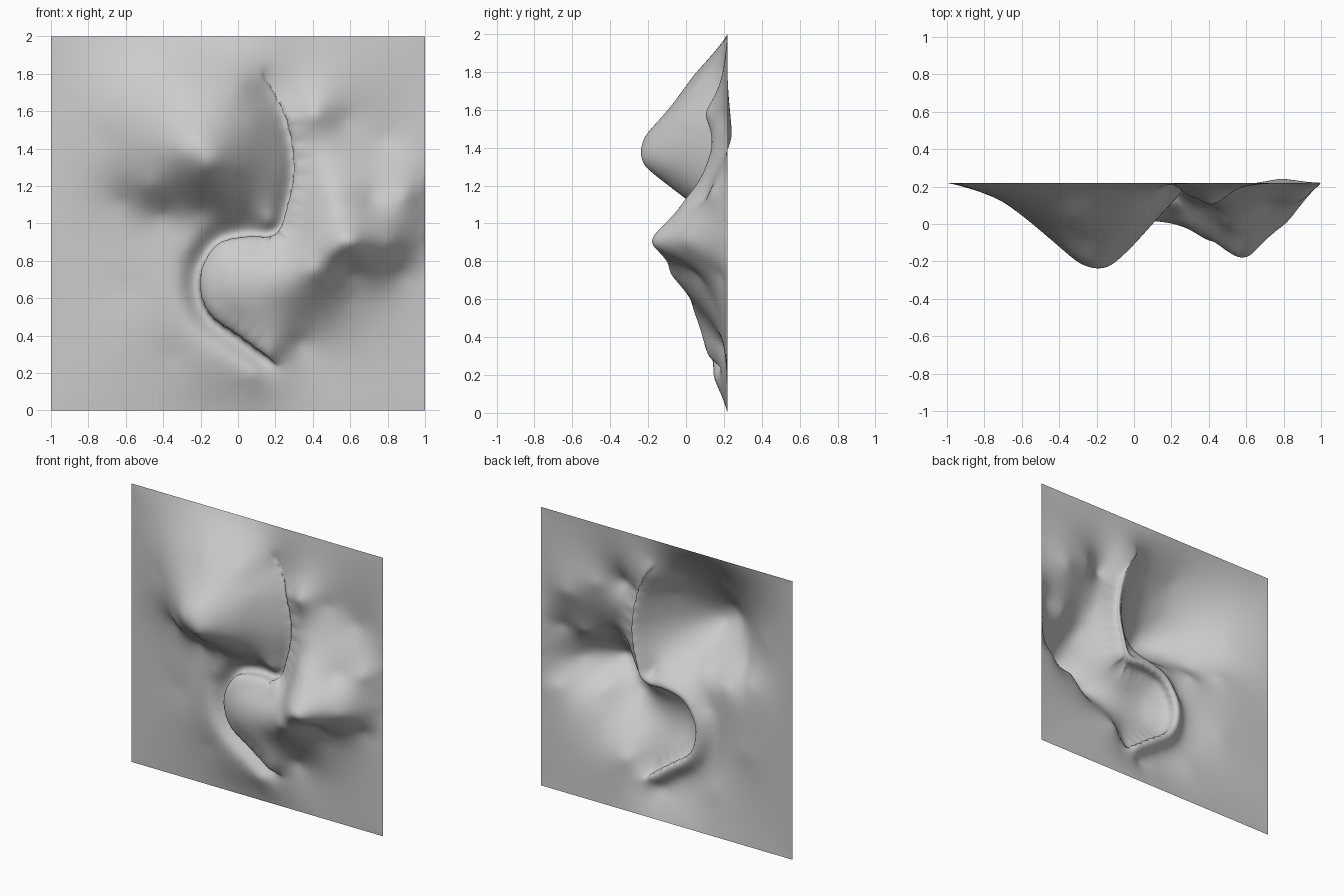
import bpy, math
from mathutils import Vector

if "Cube" in bpy.data.objects:
    bpy.data.objects.remove(bpy.data.objects["Cube"])

BACK = 0.22   # depth of the flat square rim
N = 140       # grid resolution

# Control points (x, z, y): left peak and its slopes
left_peak = [(-.2, 1.39, -.237), (-.3, 1.39, -.205), (-.11, 1.36, -.212), (-.16, 1.31, -.222),
             (-.22, 1.46, -.215), (-.48, 1.2, 0), (-.72, 1.45, .13), (-.62, 1.12, .16),
             (-.25, 1.6, -.09), (-.3, 1.78, .04), (0, 1.72, .05), (.08, 1.55, .02),
             (0, 1.3, -.1), (-.06, 1.15, -.02), (-.2, 1.07, .08), (-.4, 1.05, .13)]
# Right peak with the ridge running down to the tail
right_peak = [(.56, .91, -.18), (.62, .89, -.17), (.5, .85, -.14), (.4, .74, -.085),
              (.28, .64, 0), (.2, .53, .055), (.5, 1.13, 0), (.44, 1.3, .11),
              (.41, 1.58, .1), (.82, .9, .01), (.87, .73, .18), (.9, 1.15, .13),
              (.72, 1.13, .1), (.78, 1.45, .24), (.57, 1.55, .2), (.6, .75, .04),
              (.6, .6, .13), (.35, .5, .11), (.33, .36, .2), (.6, .4, .19)]
# Low swell outside the lower loop
swell = [(-.05, .24, .145), (0, .12, .18), (-.6, .65, .195), (-.35, .3, .175), (.25, .18, .19)]
# S-shaped groove between the two halves, all at one depth
groove = [(.16, 1.73), (.25, 1.55), (.29, 1.3), (.25, 1.08), (.19, .95), (.04, .94),
          (-.11, .9), (-.2, .77), (-.21, .63), (-.15, .5), (0, .39), (.15, .28)]
points = left_peak + right_peak + swell


def spline(p, t):
    i = min(int(t), len(p) - 2)
    u = t - i
    a, b, c, d = (Vector(p[min(max(k, 0), len(p) - 1)]) for k in range(i - 1, i + 3))
    return (b * 2 + (c - a) * u + (a * 2 - b * 5 + c * 4 - d) * u * u
            + (b * 3 - a - c * 3 + d) * u ** 3) / 2


# Groove floor, the lip on its inner side and the slope on its outer side
last = len(groove) - 1
floor = []
for s in range(3 * last + 1):
    t = s / 3
    p = spline(groove, t)
    d = (spline(groove, min(t + .1, last)) - spline(groove, max(t - .1, 0))).normalized()
    side = Vector((-d.y, d.x))
    floor.append((p, side))
    points.append((p.x, p.y, .2))
    if t >= 1:
        q = p + side * .055
        points.append((q.x, q.y, .165 if t < 4 else .12))
    if t < 4:
        q = p - side * .055
        points.append((q.x, q.y, .145))
    elif t > 5:
        q = p - side * .09
        points.append((q.x, q.y, .14 if t < 7 else .15))

# Rim points, pinned flat
for i in range(16):
    t = -1 + i / 8
    points += [(t, 0, BACK), (-t, 2, BACK), (1, t + 1, BACK), (-1, 1 - t, BACK)]


def kernel(dx, dz):
    return math.sqrt(dx * dx + dz * dz + .0012)


def solve(a, b):
    n = len(b)
    m = [row + [v] for row, v in zip(a, b)]
    for c in range(n):
        p = max(range(c, n), key=lambda r: abs(m[r][c]))
        m[c], m[p] = m[p], m[c]
        for r in range(c + 1, n):
            f = m[r][c] / m[c][c]
            if f:
                m[r] = [u - f * v for u, v in zip(m[r], m[c])]
    w = [0] * n
    for r in reversed(range(n)):
        w[r] = (m[r][n] - sum(m[r][k] * w[k] for k in range(r + 1, n))) / m[r][r]
    return w


# Stretch the sheet through all the control points
matrix = [[kernel(p[0] - q[0], p[1] - q[1]) - (.006 if p is q else 0) for q in points]
          for p in points]
weights = solve(matrix, [p[2] - BACK for p in points])
centres = [(p[0], p[1], w) for p, w in zip(points, weights)]


def depth(x, z):
    if abs(x) > .9999 or z < .0001 or z > 1.9999:
        return BACK
    return BACK + sum(w * kernel(x - a, z - c) for a, c, w in centres)


def place(x, z):
    # Lean the lip slightly over the groove
    y = depth(x, z)
    v = Vector((x, z))
    p, side = min(floor, key=lambda f: (f[0] - v).length_squared)
    off = (v - p).dot(side)
    if off > 0:
        lean = .04 * math.exp(-(((v - p).length - .055) / .04) ** 2)
        v = v - side * lean * min(off / .05, 1)
    return (v.x, y, v.y)


# Draped sheet
verts, faces = [], []
for j in range(N + 1):
    for i in range(N + 1):
        verts.append(place(-1 + 2 * i / N, 2 * j / N))
for j in range(N):
    for i in range(N):
        k = j * (N + 1) + i
        faces.append((k, k + 1, k + N + 2, k + N + 1))
mesh = bpy.data.meshes.new("draped_sheet")
mesh.from_pydata(verts, [], faces)
mesh.shade_smooth()
sheet = bpy.data.objects.new("draped_sheet", mesh)
bpy.context.collection.objects.link(sheet)
